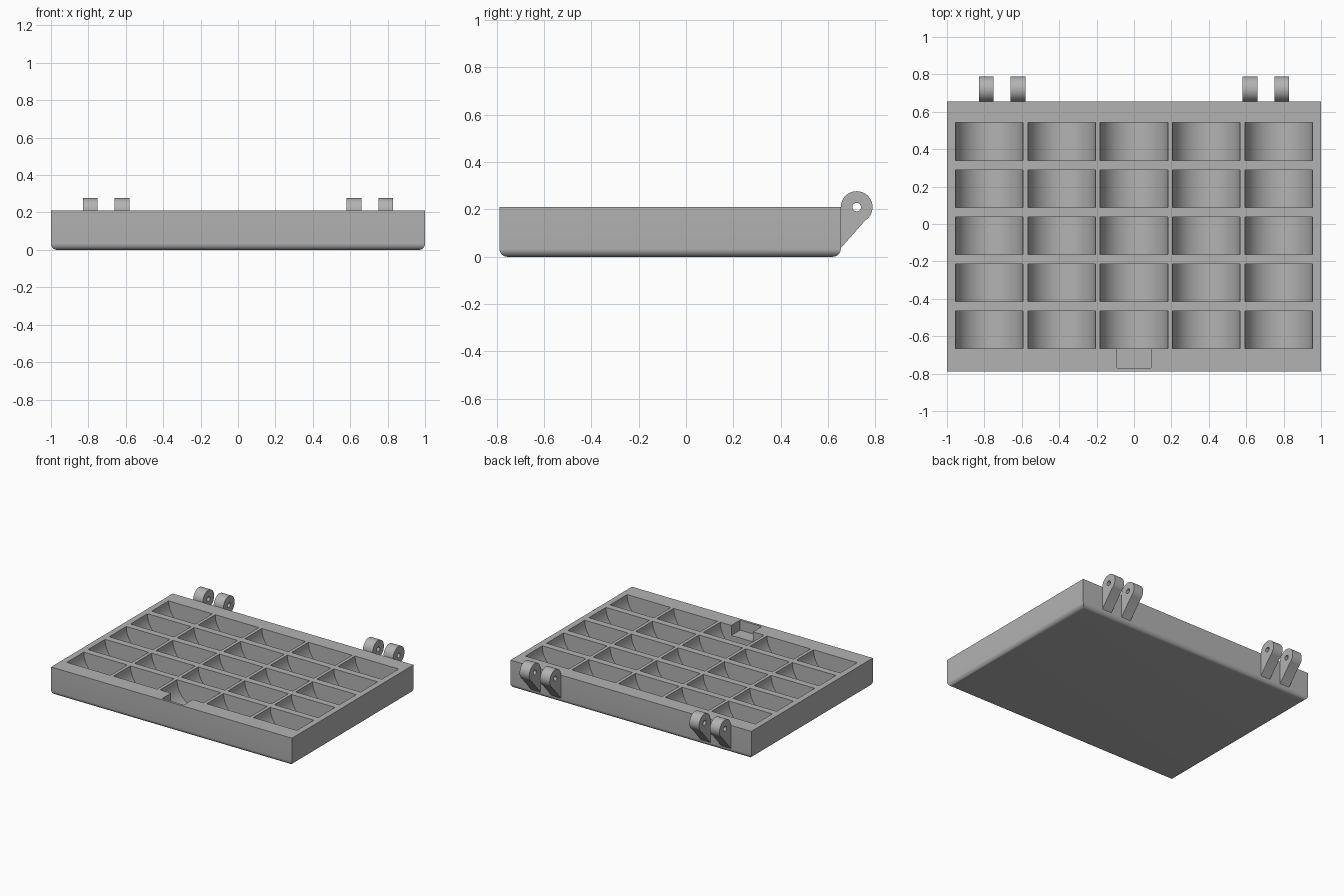
import bpy, bmesh, math
from mathutils import Matrix, Vector

cube = bpy.data.objects.get("Cube")
if cube:
    bpy.data.objects.remove(cube, do_unlink=True)

grey = bpy.data.materials.new("plain grey")
grey.use_nodes = True
GREY = (0.45, 0.45, 0.45, 1)
grey.diffuse_color = GREY
grey.node_tree.nodes["Principled BSDF"].inputs["Base Color"].default_value = GREY

TOP, FRONT, BACK = 0.21, -0.788, 0.654
POCKET_R, POCKET_LEN = 0.181, 0.201


def make_object(name, bm):
    bmesh.ops.recalc_face_normals(bm, faces=bm.faces)
    mesh = bpy.data.meshes.new(name)
    bm.to_mesh(mesh)
    bm.free()
    mesh.materials.append(grey)
    obj = bpy.data.objects.new(name, mesh)
    bpy.context.collection.objects.link(obj)
    return obj


def add_box(bm, low, high):
    low, high = Vector(low), Vector(high)
    m = Matrix.Translation((low + high) / 2) @ Matrix.Diagonal((*(high - low), 1))
    bmesh.ops.create_cube(bm, size=1, matrix=m)


def add_cylinder(bm, centre, radius, length, axis, segments):
    m = Matrix.Translation(centre) @ Matrix.Rotation(math.pi / 2, 4, axis)
    bmesh.ops.create_cone(bm, cap_ends=True, segments=segments, radius1=radius,
                          radius2=radius, depth=length, matrix=m)


def cut(obj, *cutters):
    """Subtract the cutters, bake the result and remove the helpers."""
    for cutter in cutters:
        cutter.hide_render = True
        mod = obj.modifiers.new("cut", "BOOLEAN")
        mod.operation = "DIFFERENCE"
        mod.solver = "EXACT"
        mod.object = cutter
    bpy.context.view_layer.update()
    graph = bpy.context.evaluated_depsgraph_get()
    baked = bpy.data.meshes.new_from_object(obj.evaluated_get(graph))
    obj.modifiers.clear()
    obj.data = baked
    for cutter in cutters:
        bpy.data.objects.remove(cutter, do_unlink=True)


def smooth(obj):
    bpy.ops.object.select_all(action="DESELECT")
    obj.select_set(True)
    bpy.context.view_layer.objects.active = obj
    bpy.ops.object.shade_smooth_by_angle(angle=math.radians(30))


# Tray block with rounded bottom edges
bm = bmesh.new()
add_box(bm, (-1, FRONT, 0), (1, BACK, TOP))
bottom = [e for e in bm.edges if all(v.co.z < 0.01 for v in e.verts)]
bmesh.ops.bevel(bm, geom=bottom, offset=0.034, segments=8, profile=0.5,
                affect="EDGES")
tray = make_object("tray", bm)

# Half-round pockets, five by five
bm = bmesh.new()
for col in range(-2, 3):
    for row in range(-2, 3):
        add_cylinder(bm, (col * 0.387, -0.062 + row * 0.2515, TOP),
                     POCKET_R, POCKET_LEN, "X", 64)
pockets = make_object("pocket_cutter", bm)

# Latch notch opening into the front middle pocket
bm = bmesh.new()
add_box(bm, (-0.09, -0.77, 0.135), (0.09, -0.62, TOP + 0.1))
notch = make_object("notch_cutter", bm)
cut(tray, pockets, notch)
smooth(tray)

# Hinge lugs: round eye on a tapered foot, with a pin hole
HINGE_Y, HINGE_R = 0.721, 0.067
arc = [math.radians(-58 + 238 * i / 40) for i in range(41)]
profile = [(HINGE_Y + HINGE_R * math.cos(a), TOP + HINGE_R * math.sin(a)) for a in arc]
profile += [(BACK - 0.002, 0.034)]


def hinge_lug(name, x, width=0.08):
    bm = bmesh.new()
    face = bm.faces.new([bm.verts.new((x - width / 2, y, z)) for y, z in profile])
    side = bmesh.ops.extrude_face_region(bm, geom=[face])["geom"]
    moved = [v for v in side if isinstance(v, bmesh.types.BMVert)]
    bmesh.ops.translate(bm, verts=moved, vec=(width, 0, 0))
    lug = make_object(name, bm)
    bm = bmesh.new()
    add_cylinder(bm, (x, HINGE_Y, TOP), 0.018, width * 2, "Y", 24)
    cut(lug, make_object("pin_hole_cutter", bm))
    smooth(lug)


for side, sign in (("left", 1), ("right", -1)):
    hinge_lug(side + "_inner_hinge_lug", sign * 0.62)
    hinge_lug(side + "_outer_hinge_lug", sign * 0.79)
